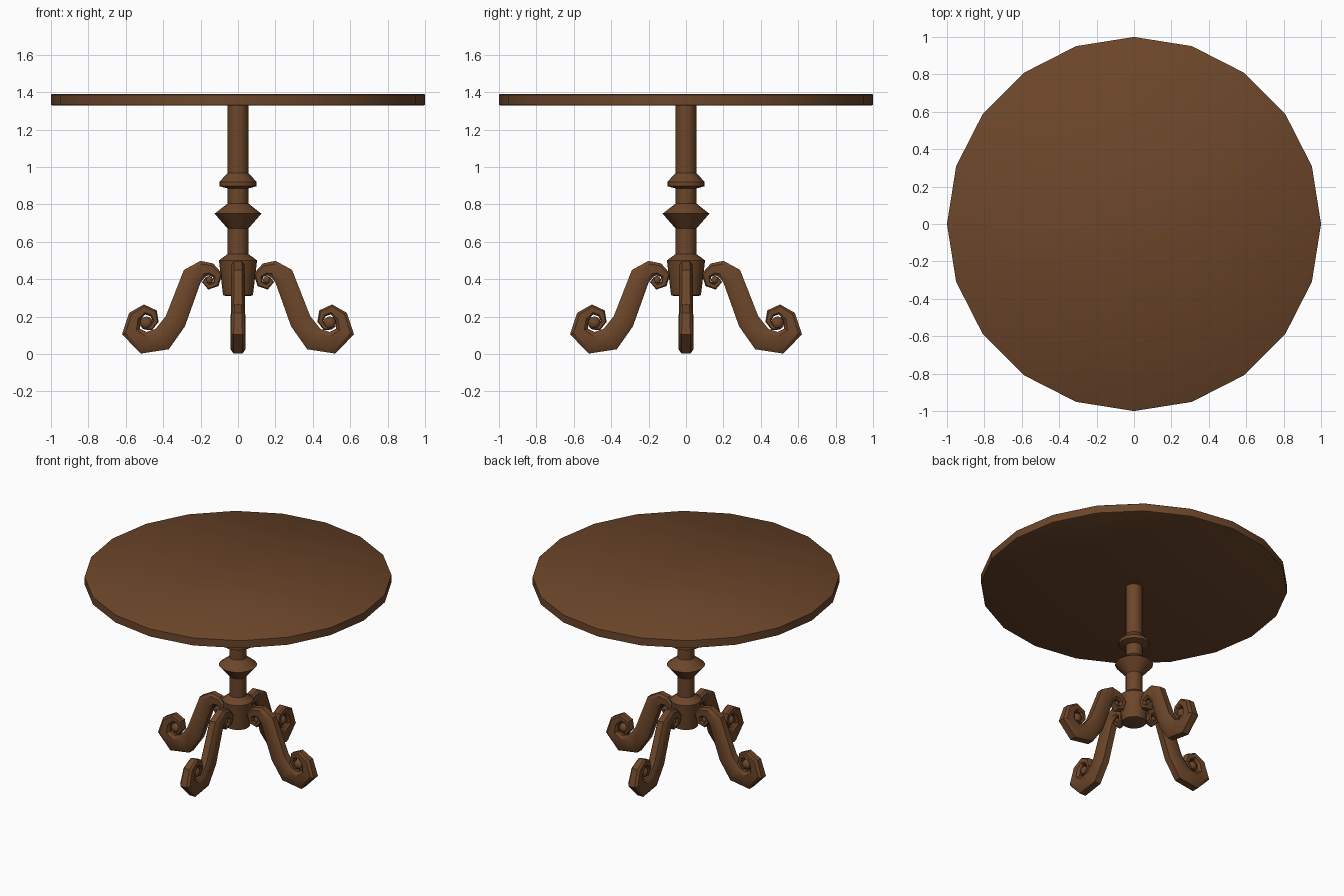
import bpy, bmesh, math
from mathutils import Vector

if "Cube" in bpy.data.objects:
    bpy.data.objects.remove(bpy.data.objects["Cube"])

wood = bpy.data.materials.new("dark_wood")
wood.diffuse_color = (0.15, 0.061, 0.023, 1)
wood.use_nodes = True
wood.node_tree.nodes["Principled BSDF"].inputs["Base Color"].default_value = wood.diffuse_color


def finish(name, bm, angle=40):
    bmesh.ops.recalc_face_normals(bm, faces=bm.faces)
    me = bpy.data.meshes.new(name)
    bm.to_mesh(me)
    bm.free()
    ob = bpy.data.objects.new(name, me)
    bpy.context.collection.objects.link(ob)
    me.materials.append(wood)
    bpy.ops.object.select_all(action='DESELECT')
    ob.select_set(True)
    bpy.context.view_layer.objects.active = ob
    bpy.ops.object.shade_smooth_by_angle(angle=math.radians(angle))
    return ob


def skin(bm, rings):
    """Join rings of points into a closed tube with capped ends."""
    vs = [[bm.verts.new(p) for p in ring] for ring in rings]
    n = len(vs[0])
    for a, b in zip(vs, vs[1:]):
        for i in range(n):
            j = (i + 1) % n
            bm.faces.new((a[i], a[j], b[j], b[i]))
    bm.faces.new(vs[0])
    bm.faces.new(vs[-1])


def lathe(name, profile, sides, angle=40):
    bm = bmesh.new()
    skin(bm, [[(r * math.cos(k * math.tau / sides), r * math.sin(k * math.tau / sides), z)
               for k in range(sides)] for r, z in profile])
    return finish(name, bm, angle)


# Round top
lathe("table_top", [(0.99, 1.328), (1, 1.332), (1, 1.386), (0.995, 1.39)], 20)

# Turned column with two collars and the hub that holds the legs
lathe("column", [(0.065, 0.31), (0.08, 0.315), (0.102, 0.50), (0.055, 0.535),
                 (0.055, 0.67), (0.125, 0.75), (0.055, 0.805), (0.055, 0.885),
                 (0.1, 0.897), (0.1, 0.92), (0.055, 0.968), (0.055, 1.335)], 16, 35)

# Leg path: radius from centre, height, half thickness, half width
PATH = [(0.162, 0.405, 0.012, 0.014), (0.178, 0.385, 0.014, 0.018), (0.155, 0.36, 0.016, 0.022),
        (0.118, 0.375, 0.018, 0.026), (0.108, 0.42, 0.026, 0.03), (0.145, 0.452, 0.034, 0.032),
        (0.188, 0.455, 0.045, 0.034), (0.245, 0.415, 0.056, 0.036), (0.335, 0.175, 0.058, 0.039),
        (0.405, 0.08, 0.065, 0.04), (0.505, 0.06, 0.06, 0.04), (0.572, 0.12, 0.05, 0.039),
        (0.552, 0.2, 0.036, 0.034), (0.50, 0.238, 0.027, 0.03), (0.452, 0.218, 0.023, 0.027),
        (0.44, 0.175, 0.016, 0.024), (0.465, 0.14, 0.014, 0.022), (0.50, 0.145, 0.014, 0.02)]
# Chamfered cross-section: thickness factor, width factor
SECTION = [(1, 0.6), (0.6, 1), (-0.6, 1), (-1, 0.6), (-1, -0.6), (-0.6, -1), (0.6, -1), (1, -0.6)]


def leg(name, turn):
    bm = bmesh.new()
    out, side, up = (Vector((math.cos(turn), math.sin(turn), 0)),
                     Vector((-math.sin(turn), math.cos(turn), 0)), Vector((0, 0, 1)))
    rings = []
    for i, (r, z, t, w) in enumerate(PATH):
        a, b = PATH[max(i - 1, 0)], PATH[min(i + 1, len(PATH) - 1)]
        d1 = Vector((r - a[0], z - a[1])).normalized()
        d2 = Vector((b[0] - r, b[1] - z)).normalized()
        d = (d1 + d2).normalized()
        n = out * -d.y + up * d.x
        c = out * r + up * z
        rings.append([c + n * (t * s) + side * (w * q) for s, q in SECTION])
    skin(bm, rings)
    # Beads in the eyes of the two scrolls
    for r, z, rad in ((0.155, 0.395, 0.022), (0.49, 0.165, 0.036)):
        made = bmesh.ops.create_icosphere(bm, subdivisions=2, radius=rad)
        bmesh.ops.translate(bm, verts=made["verts"], vec=out * r + up * z)
    for v in bm.verts:
        v.co.z = max(v.co.z, 0)
    finish(name, bm, 35)


for k, side_name in enumerate(("right", "back", "left", "front")):
    leg(side_name + "_leg", k * math.pi / 2)
